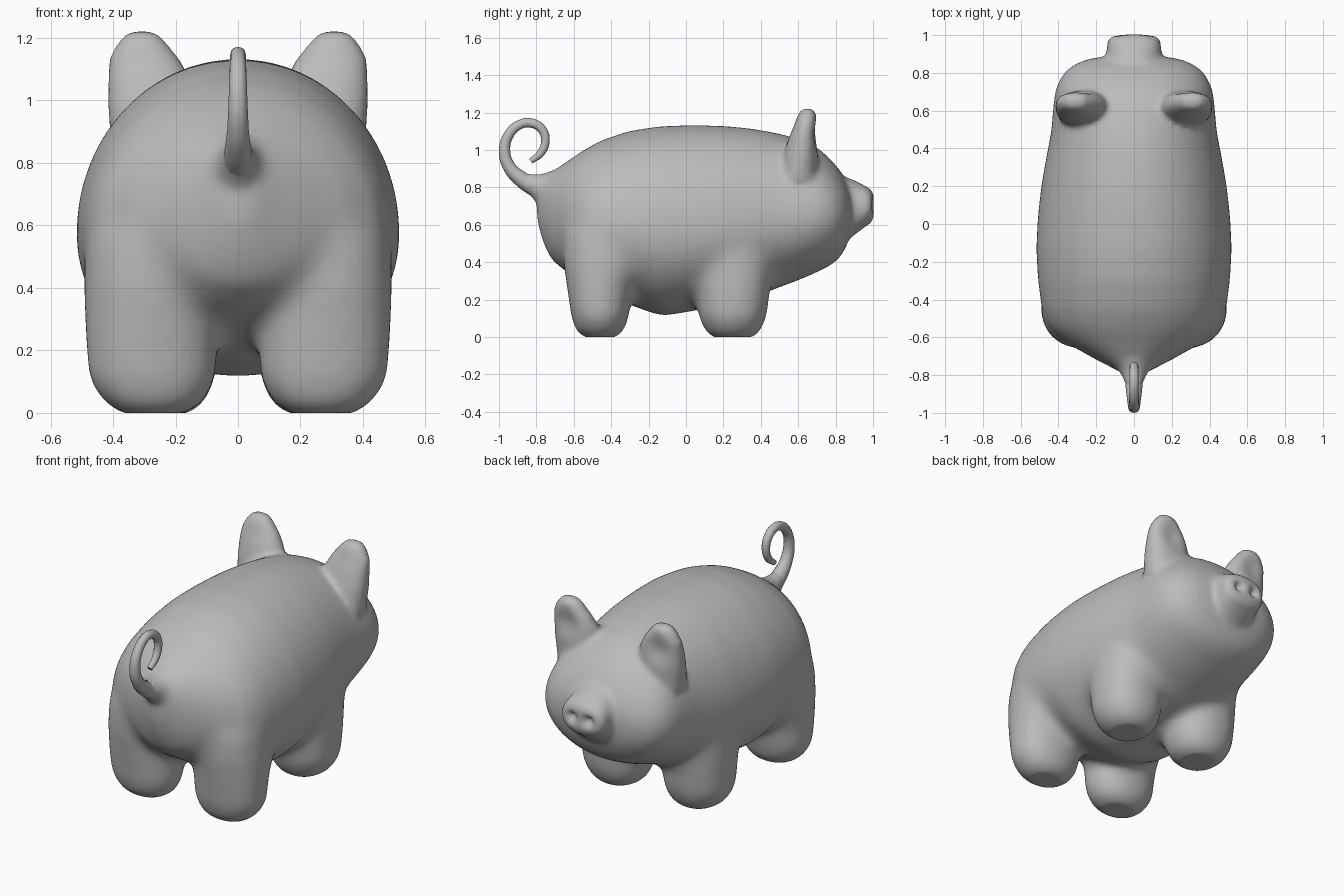
import bpy, bmesh, math
from mathutils import Vector

if "Cube" in bpy.data.objects:
    bpy.data.objects.remove(bpy.data.objects["Cube"])

grey = bpy.data.materials.new("plain grey")
grey.diffuse_color = (0.5, 0.5, 0.5, 1)
grey.use_nodes = True
grey.node_tree.nodes["Principled BSDF"].inputs["Base Color"].default_value = grey.diffuse_color
N = 40


def loft(bm, axis, sections, power=2.0):
    """Skin closed rings; section = (cx, cy, cz, half width x, half size up or back, lower half size)."""
    rings = []
    for cx, cy, cz, hx, hb, *low in sections:
        ring = []
        for i in range(N):
            a = 2 * math.pi * i / N
            c, s = math.cos(a), math.sin(a)
            u = cx + hx * math.copysign(abs(c) ** (2 / power), c)
            h = low[0] if low and s < 0 else hb
            v = h * math.copysign(abs(s) ** (2 / power), s)
            ring.append(bm.verts.new((u, cy, cz + v) if axis == 'y' else (u, cy + v, cz)))
        rings.append(ring)
    for r, q in zip(rings, rings[1:]):
        for i in range(N):
            j = (i + 1) % N
            bm.faces.new((r[i], r[j], q[j], q[i]))
    bm.faces.new(rings[0][::-1])
    bm.faces.new(rings[-1])


def fuse(bm, voxel, rounds):
    """Merge overlapping shells into one softened skin and return its mesh."""
    bmesh.ops.recalc_face_normals(bm, faces=bm.faces)
    mesh = bpy.data.meshes.new("pig_body")
    bm.to_mesh(mesh)
    bm.free()
    ob = bpy.data.objects.new("raw", mesh)
    bpy.context.collection.objects.link(ob)
    rem = ob.modifiers.new("fuse", 'REMESH')
    rem.mode = 'VOXEL'
    rem.voxel_size = voxel
    smo = ob.modifiers.new("soften", 'SMOOTH')
    smo.factor = 0.5
    smo.iterations = rounds
    dg = bpy.context.evaluated_depsgraph_get()
    skin = bpy.data.meshes.new_from_object(ob.evaluated_get(dg))
    bpy.data.objects.remove(ob)
    return skin


bm = bmesh.new()

# torso and head: y, top, widest height, bottom, half width
profile = [(-0.80, .85, .74, .62, .05), (-0.765, .865, .69, .50, .11), (-0.72, .885, .65, .41, .20),
           (-0.63, .945, .61, .34, .36), (-0.55, 1.0, .585, .30, .45), (-0.45, 1.055, .575, .25, .49),
           (-0.30, 1.105, .57, .17, .51), (-0.13, 1.13, .57, .11, .52), (0.05, 1.135, .57, .14, .51),
           (0.22, 1.13, .58, .18, .49), (0.36, 1.115, .59, .21, .465), (0.50, 1.09, .62, .265, .438),
           (0.62, 1.055, .64, .31, .43), (0.71, 1.01, .66, .35, .42), (0.78, .945, .66, .385, .39),
           (0.83, .885, .66, .43, .345), (0.865, .82, .66, .50, .28), (0.885, .77, .66, .56, .20)]
loft(bm, 'y', [(0, y, c, w, t - c, c - b) for y, t, c, b, w in profile], 2.03)

for side in (-1, 1):
    # rear leg and ham
    loft(bm, 'z', [(side * x, y, z, hx, hy) for x, y, z, hx, hy in (
        (.27, -.46, -.012, .09, .075), (.27, -.46, .03, .16, .13), (.275, -.46, .11, .207, .155),
        (.278, -.46, .25, .211, .175), (.28, -.435, .40, .215, .222), (.275, -.41, .55, .215, .25),
        (.26, -.38, .68, .19, .23), (.24, -.36, .80, .12, .15))], 2.2)
    # front leg and shoulder
    loft(bm, 'z', [(side * x, y, z, hx, hy) for x, y, z, hx, hy in (
        (.26, .25, -.012, .09, .10), (.26, .25, .03, .155, .15), (.265, .25, .11, .195, .183),
        (.268, .25, .25, .20, .20), (.268, .25, .40, .20, .22), (.265, .24, .55, .20, .23),
        (.25, .23, .70, .16, .18))], 2.2)
base = fuse(bm, 0.018, 30)

bm = bmesh.new()
bm.from_mesh(base)

# snout and thick root of the tail
loft(bm, 'y', [(0, .76, .68, .20, .22), (0, .84, .68, .165, .18), (0, .90, .692, .145, .147),
               (0, .965, .70, .143, .105), (0, .99, .70, .125, .09), (0, 1.004, .70, .08, .06)], 2.3)
loft(bm, 'y', [(0, -.66, .73, .17, .17), (0, -.72, .755, .12, .135), (0, -.775, .78, .08, .09),
               (0, -.83, .812, .052, .06), (0, -.88, .842, .04, .042)])

# ears
for side in (-1, 1):
    loft(bm, 'z', [(side * x, y, z, hx, hy) for x, y, z, hx, hy in (
        (.27, .60, .84, .135, .10), (.275, .615, .98, .142, .092), (.284, .628, 1.07, .133, .077),
        (.300, .641, 1.135, .113, .062), (.308, .648, 1.19, .075, .05),
        (.308, .65, 1.222, .045, .032))], 2.2)
skin = fuse(bm, 0.017, 8)
body = bpy.data.objects.new("pig_body", skin)
bpy.context.collection.objects.link(body)

# nostrils and ear hollows: soft dents pressed in from the face side
dents = [(Vector((s * .055, 1.0, .705)), .026, .035) for s in (-1, 1)]
dents += [(Vector((s * .30, .70, 1.08)), .07, .02) for s in (-1, 1)]
facing = [n.vector.y > 0.2 for n in skin.vertex_normals]
coords = []
for v, front in zip(skin.vertices, facing):
    p = v.co.copy()
    if front and p.y > .6:
        for centre, radius, depth in dents:
            d = v.co - centre
            if abs(d.y) < .06:
                p.y -= depth * math.exp(-(d.x ** 2 + d.z ** 2) / radius ** 2)
    coords += (p.x, p.y, max(p.z, 0))
skin.vertices.foreach_set("co", coords)
skin.update()

# curly tail: y, z, radius
path = [(-.80, .795, .05), (-.875, .84, .043), (-.945, .91, .034),
        (-.97, 1.0, .030), (-.945, 1.085, .027), (-.89, 1.135, .025), (-.83, 1.145, .025),
        (-.77, 1.11, .024), (-.752, 1.05, .023), (-.775, .985, .021), (-.83, .94, .015)]
curve = bpy.data.curves.new("tail", 'CURVE')
curve.dimensions = '3D'
curve.bevel_depth = 1
curve.bevel_resolution = 4
curve.use_fill_caps = True
sp = curve.splines.new('BEZIER')
sp.resolution_u = 6
sp.bezier_points.add(len(path) - 1)
for p, (y, z, r) in zip(sp.bezier_points, path):
    p.co = (0, y, z)
    p.radius = r
    p.handle_left_type = p.handle_right_type = 'AUTO'
tmp = bpy.data.objects.new("tail_path", curve)
bpy.context.collection.objects.link(tmp)
dg = bpy.context.evaluated_depsgraph_get()
tail = bpy.data.objects.new("tail", bpy.data.meshes.new_from_object(tmp.evaluated_get(dg)))
bpy.context.collection.objects.link(tail)
bpy.data.objects.remove(tmp)

for ob in (body, tail):
    ob.data.materials.clear()
    ob.data.materials.append(grey)
    ob.data.polygons.foreach_set("use_smooth", [True] * len(ob.data.polygons))
    ob.data.polygons.foreach_set("material_index", [0] * len(ob.data.polygons))
    ob.data.update()
